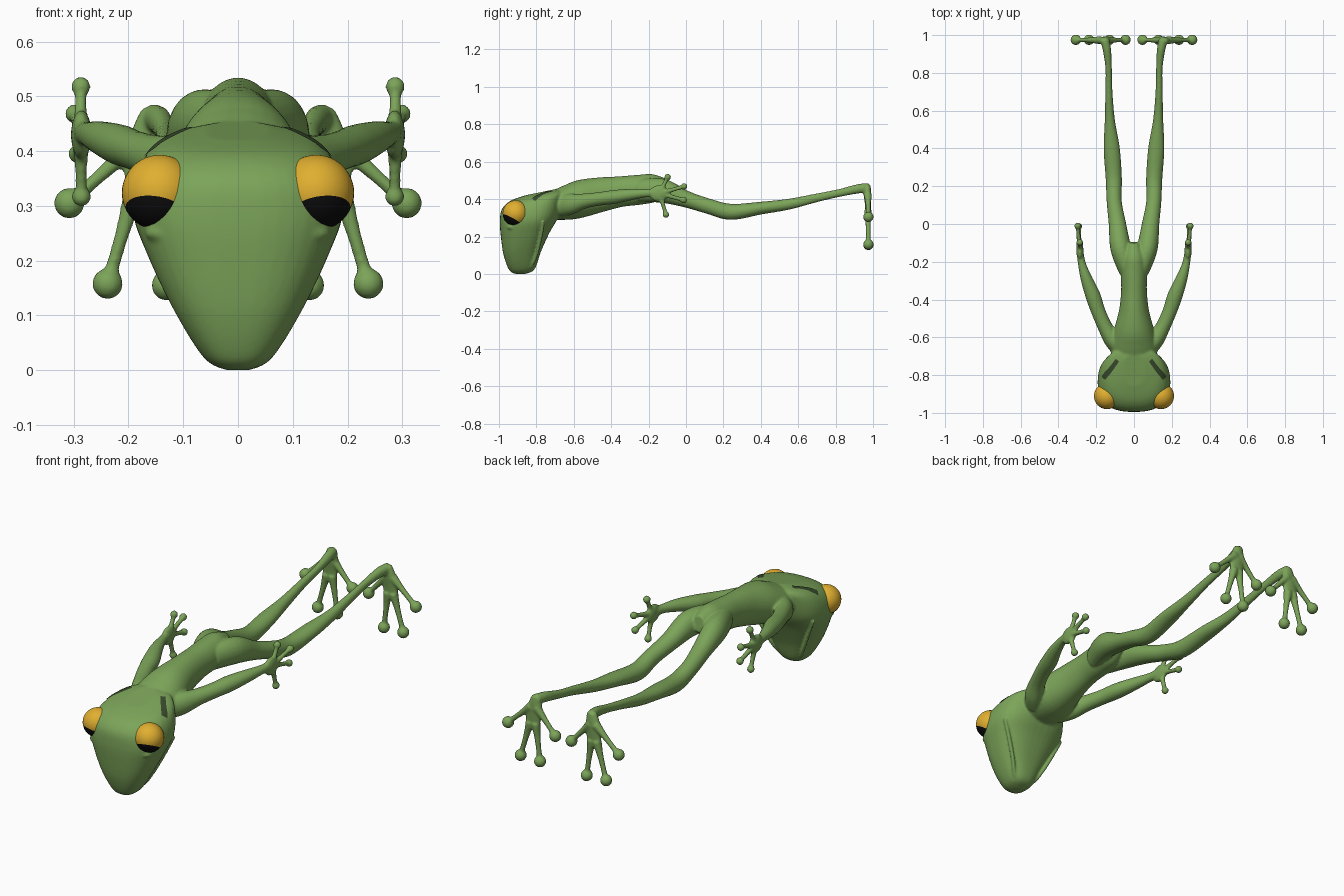
import bpy, bmesh, math
from mathutils import Vector, Matrix

cube = bpy.data.objects.get("Cube")
if cube:
    bpy.data.objects.remove(cube)


def material(name, rgb):
    m = bpy.data.materials.new(name)
    m.use_nodes = True
    m.diffuse_color = (*rgb, 1)
    bsdf = next(n for n in m.node_tree.nodes if n.type == 'BSDF_PRINCIPLED')
    bsdf.inputs["Base Color"].default_value = (*rgb, 1)
    return m


green = material("leaf_green", (0.2, 0.37, 0.1))
dark = material("dark_green", (0.04, 0.07, 0.025))
gold = material("eye_gold", (0.75, 0.43, 0.03))
black = material("pupil_black", (0.004, 0.004, 0.004))


def make_object(name, bm, mats):
    bmesh.ops.recalc_face_normals(bm, faces=bm.faces)
    for f in bm.faces:
        f.smooth = True
    me = bpy.data.meshes.new(name)
    bm.to_mesh(me)
    bm.free()
    for m in mats:
        me.materials.append(m)
    ob = bpy.data.objects.new(name, me)
    bpy.context.collection.objects.link(ob)
    return ob


def refine(keys, n=6):
    """Catmull-Rom interpolation of equal-length tuples."""
    out = []
    for i in range(len(keys) - 1):
        a, b, c, d = (keys[max(0, min(len(keys) - 1, i + k))] for k in (-1, 0, 1, 2))
        for s in range(n):
            t = s / n
            out.append([0.5 * (2 * q + (r - p) * t + (2 * p - 5 * q + 4 * r - w) * t * t
                               + (3 * q - p - 3 * r + w) * t ** 3)
                        for p, q, r, w in zip(a, b, c, d)])
    return out + [list(keys[-1])]


def bridge(bm, rings):
    vs = [[bm.verts.new(p) for p in r] for r in rings]
    n = len(vs[0])
    for a, b in zip(vs, vs[1:]):
        for i in range(n):
            bm.faces.new((a[i], a[(i + 1) % n], b[(i + 1) % n], b[i]))
    bm.faces.new(vs[0])
    bm.faces.new(vs[-1])


def tube(bm, keys, side=1, segs=20):
    """Limb along keys of (x, y, z, half width, half height)."""
    pts = refine(keys)
    pos = [Vector((side * p[0], p[1], p[2])) for p in pts]
    run = (pos[-1] - pos[0]).normalized()
    ref = Vector((0, 1, 0)) if abs(run.z) > 0.7 else Vector((0, 0, 1))
    rings = []
    for i, p in enumerate(pts):
        t = (pos[min(i + 1, len(pos) - 1)] - pos[max(i - 1, 0)]).normalized()
        u = t.cross(ref).normalized()
        v = u.cross(t)
        angles = [2 * math.pi * k / segs for k in range(segs)]
        rings.append([pos[i] + u * p[3] * math.cos(a) + v * p[4] * math.sin(a) for a in angles])
    bridge(bm, rings)


def ball(bm, centre, radii, side=1):
    mat = Matrix.Translation((side * centre[0], *centre[1:])) @ Matrix.Diagonal((*radii, 1))
    bmesh.ops.create_uvsphere(bm, u_segments=24, v_segments=16, radius=1, matrix=mat)


def digit(bm, root, tip, r, pad, side):
    """Thin finger or toe, wide at its root, ending in a round pad."""
    a, b = Vector(root), Vector(tip)
    keys = [(*a.lerp(b, t), r * k, r * k) for t, k in ((0, 1.7), (0.35, 1.15), (0.7, 0.95), (1, 1.1))]
    tube(bm, keys, side, 12)
    ball(bm, tip, (pad, pad, pad), side)


skin = bmesh.new()

# head: tilted sections of (front y, front z, back y, back z, half width)
head = [(-0.91, 0.0, -0.86, 0.0, 0.02), (-0.945, 0.02, -0.81, 0.025, 0.062),
        (-0.975, 0.1, -0.775, 0.12, 0.117), (-0.99, 0.2, -0.73, 0.22, 0.165),
        (-0.995, 0.28, -0.685, 0.3, 0.192), (-0.985, 0.345, -0.66, 0.39, 0.18),
        (-0.94, 0.39, -0.65, 0.44, 0.14), (-0.86, 0.42, -0.69, 0.455, 0.06)]
rings = []
for fy, fz, by, bz, w in refine(head):
    ring = []
    for k in range(40):
        a = 2 * math.pi * k / 40
        c, s = math.cos(a), math.sin(a)
        c, s = (math.copysign(abs(q) ** 0.8, q) for q in (c, s))
        ring.append((w * c, (fy + by) / 2 + s * (by - fy) / 2, (fz + bz) / 2 + s * (bz - fz) / 2))
    rings.append(ring)
bridge(skin, rings)

# torso
tube(skin, [(0, -0.8, 0.37, 0.09, 0.06), (0, -0.7, 0.37, 0.12, 0.08), (0, -0.62, 0.385, 0.118, 0.095),
            (0, -0.55, 0.405, 0.103, 0.1), (0, -0.45, 0.425, 0.078, 0.092), (0, -0.35, 0.44, 0.068, 0.082),
            (0, -0.25, 0.45, 0.07, 0.08), (0, -0.17, 0.46, 0.062, 0.074), (0, -0.1, 0.47, 0.03, 0.04)], 1, 32)

for side in (1, -1):
    # mouth ridge and lower eyelid
    tube(skin, [(0.0, -0.85, 0.01, 0.008, 0.008), (0.055, -0.83, 0.035, 0.008, 0.008),
                (0.093, -0.8, 0.1, 0.009, 0.009), (0.14, -0.775, 0.2, 0.009, 0.009),
                (0.178, -0.76, 0.28, 0.007, 0.007)], side, 10)
    ball(skin, (0.135, -0.925, 0.25), (0.035, 0.035, 0.018), side)

    # hind leg
    tube(skin, [(0.035, -0.25, 0.445, 0.045, 0.06), (0.07, -0.13, 0.445, 0.055, 0.065),
                (0.088, 0, 0.4, 0.046, 0.045), (0.105, 0.12, 0.362, 0.04, 0.041),
                (0.107, 0.24, 0.332, 0.043, 0.043), (0.118, 0.4, 0.352, 0.043, 0.034),
                (0.128, 0.55, 0.373, 0.027, 0.029), (0.133, 0.7, 0.407, 0.019, 0.023),
                (0.134, 0.82, 0.433, 0.017, 0.021), (0.143, 0.92, 0.455, 0.022, 0.025),
                (0.155, 0.975, 0.46, 0.024, 0.026)], side)

    # foot
    tube(skin, [(0.155, 0.968, 0.475, 0.022, 0.018), (0.16, 0.97, 0.43, 0.036, 0.021),
                (0.168, 0.973, 0.37, 0.042, 0.016), (0.17, 0.973, 0.31, 0.03, 0.013)], side)
    for root, tip in (((0.18, 0.42), (0.308, 0.305)), ((0.185, 0.34), (0.238, 0.158)),
                      ((0.155, 0.34), (0.13, 0.155)), ((0.15, 0.42), (0.045, 0.305))):
        digit(skin, (root[0], 0.973, root[1]), (tip[0], 0.975, tip[1]), 0.013, 0.028, side)

    # arm
    tube(skin, [(0.07, -0.66, 0.365, 0.05, 0.06), (0.115, -0.61, 0.375, 0.046, 0.055),
                (0.155, -0.54, 0.39, 0.039, 0.04), (0.19, -0.46, 0.402, 0.038, 0.036),
                (0.217, -0.38, 0.412, 0.04, 0.037), (0.252, -0.29, 0.425, 0.031, 0.03),
                (0.276, -0.21, 0.432, 0.021, 0.022), (0.285, -0.15, 0.432, 0.018, 0.026)], side)

    # hand
    ball(skin, (0.286, -0.145, 0.43), (0.019, 0.05, 0.045), side)
    for tip in ((0.287, -0.098, 0.518), (0.298, -0.01, 0.468), (0.292, -0.012, 0.395), (0.286, -0.107, 0.317)):
        digit(skin, (0.287, -0.14, 0.43), tip, 0.0115, 0.018, side)

# blend all limbs into one continuous skin
body = make_object("body_skin", skin, [green])
remesh = body.modifiers.new("blend", 'REMESH')
remesh.mode = 'VOXEL'
remesh.voxel_size = 0.0055
remesh.use_smooth_shade = True
relax = body.modifiers.new("relax", 'SMOOTH')
relax.factor = 0.5
relax.iterations = 5

for side, label in ((1, "left"), (-1, "right")):
    # eye with its pupil cut off by a sloping plane
    bm = bmesh.new()
    bmesh.ops.create_uvsphere(bm, u_segments=40, v_segments=24, radius=1)
    slope = Vector((-0.18 * side, 0.55, 1))
    edge = -0.65
    bmesh.ops.bisect_plane(bm, geom=bm.verts[:] + bm.edges[:] + bm.faces[:],
                           plane_co=slope * edge / slope.length_squared, plane_no=slope)
    for f in bm.faces:
        f.material_index = int(f.calc_center_median().dot(slope) < edge)
    bmesh.ops.transform(bm, verts=bm.verts, matrix=Matrix.Translation((0.143 * side, -0.911, 0.324))
                        @ Matrix.Scale(0.069, 4))
    make_object(label + "_eye", bm, [gold, black])

    # dark marking behind the eye, laid on the skin
    bm = bmesh.new()
    a, b = Vector((0.085, -0.72, 0.43)), Vector((0.15, -0.815, 0.385))
    across = (b - a).cross(Vector((0.5, 0.2, 0.85))).normalized() * 0.012
    rows = []
    for i in range(13):
        p = a.lerp(b, i / 12)
        row = [p + across * k for k in (-1, -0.5, 0, 0.5, 1)]
        rows.append([bm.verts.new((side * q.x, q.y, q.z)) for q in row])
    for r, s in zip(rows, rows[1:]):
        for j in range(4):
            bm.faces.new((r[j], r[j + 1], s[j + 1], s[j]))
    mark = make_object(label + "_marking", bm, [dark])
    if mark.data.polygons[0].normal.z < 0:
        mark.data.flip_normals()
    wrap = mark.modifiers.new("lay_on_skin", 'SHRINKWRAP')
    wrap.target = body
    wrap.wrap_method = 'NEAREST_SURFACEPOINT'
    wrap.wrap_mode = 'ABOVE_SURFACE'
    wrap.offset = 0.003
